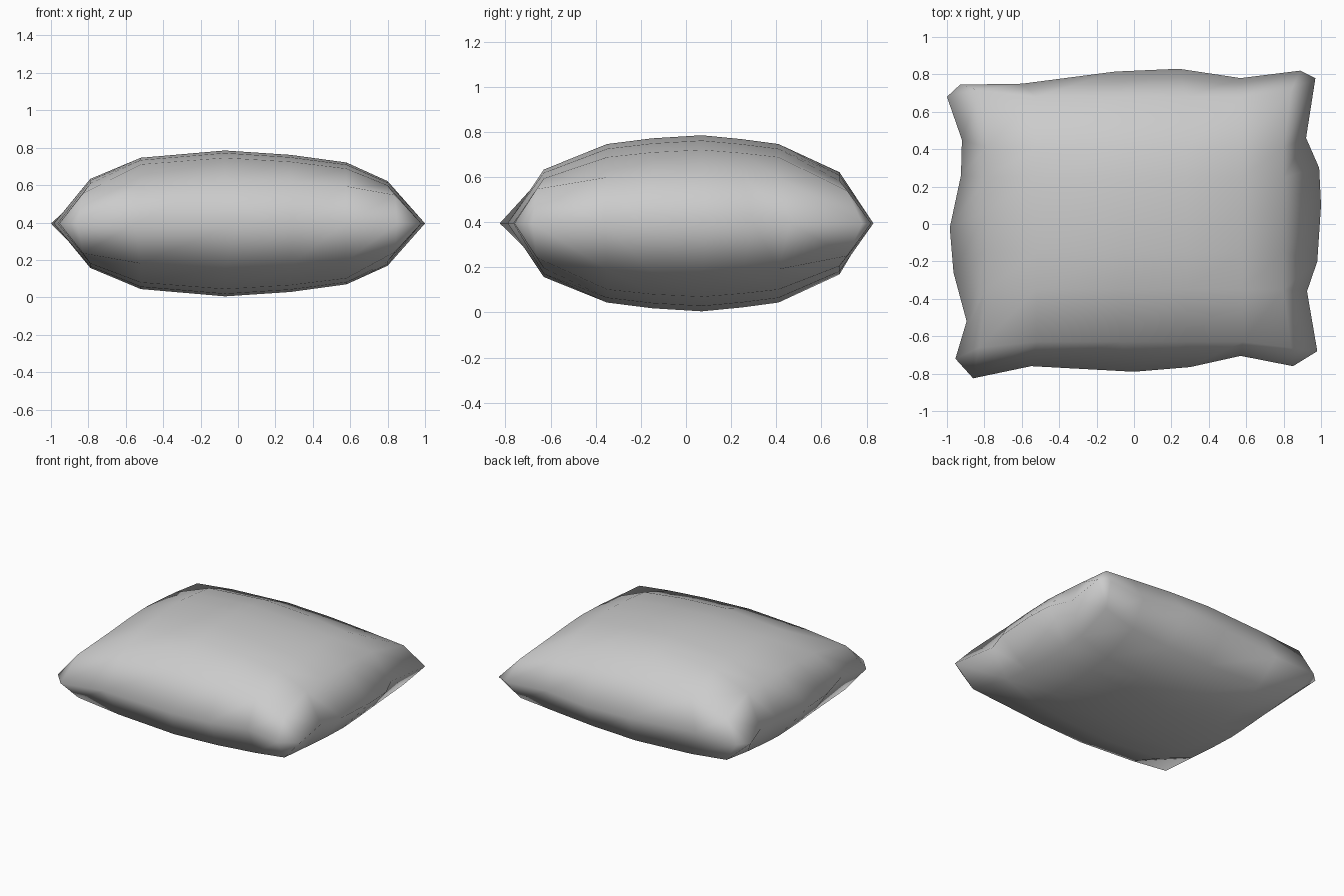
import bpy
import bmesh

cube = bpy.data.objects.get("Cube")
if cube:
    bpy.data.objects.remove(cube, do_unlink=True)

fabric = bpy.data.materials.new("grey fabric")
fabric.use_nodes = True
fabric.diffuse_color = (0.6, 0.6, 0.6, 1)
fabric.node_tree.nodes["Principled BSDF"].inputs["Base Color"].default_value = (0.6, 0.6, 0.6, 1)

SEAM, PUFF = 0.395, 0.39

# Grid lines across the cushion, each with its share of the full puff
columns = [(-0.79, 0.61), (-0.52, 0.9), (-0.07, 1), (0.28, 0.94), (0.58, 0.835), (0.8, 0.58)]
rows = [(-0.63, 0.61), (-0.35, 0.9), (-0.15, 0.965), (0.07, 1), (0.25, 0.955), (0.41, 0.9), (0.68, 0.58)]

# Wavy seam outline, one point per grid line on each side
front = [(-0.86, -0.825), (-0.55, -0.76), (0, -0.79), (0.3, -0.765), (0.57, -0.705), (0.85, -0.76)]
back = [(-0.93, 0.745), (-0.6, 0.75), (-0.1, 0.815), (0.24, 0.83), (0.57, 0.78), (0.89, 0.82)]
left = [(0.98, -0.68), (0.925, -0.36), (0.98, -0.2), (1, 0.1), (0.99, 0.3), (0.92, 0.46), (0.97, 0.78)]
right = [(-0.955, -0.72), (-0.895, -0.52), (-0.965, -0.26), (-0.985, -0.02), (-0.925, 0.26), (-0.92, 0.45), (-1, 0.68)]

bm = bmesh.new()
nx, ny = len(columns), len(rows)
seam = {}
for i in range(nx):
    seam[i, -1] = bm.verts.new((*front[i], SEAM))
    seam[i, ny] = bm.verts.new((*back[i], SEAM))
for j in range(ny):
    seam[-1, j] = bm.verts.new((*right[j], SEAM))
    seam[nx, j] = bm.verts.new((*left[j], SEAM))

# Upper and lower puffed panels share the seam; the corners close with triangles
for side in (1, -1):
    grid = dict(seam)
    for i, (x, fx) in enumerate(columns):
        for j, (y, fy) in enumerate(rows):
            corner = i in (0, nx - 1) and j in (0, ny - 1)
            spread = 1.05 if corner else 1
            height = PUFF * fx * fy * (1.1 if corner else 1)
            grid[i, j] = bm.verts.new((x * spread, y * spread, SEAM + side * height))
    for i in range(-1, nx):
        for j in range(-1, ny):
            loop = [(i, j), (i + 1, j), (i + 1, j + 1), (i, j + 1)]
            verts = [grid[k] for k in loop if k in grid]
            bm.faces.new(verts if side > 0 else verts[::-1])

bmesh.ops.recalc_face_normals(bm, faces=bm.faces)
mesh = bpy.data.meshes.new("cushion")
bm.to_mesh(mesh)
bm.free()
mesh.materials.append(fabric)
mesh.shade_smooth()
cushion = bpy.data.objects.new("cushion", mesh)
bpy.context.collection.objects.link(cushion)
